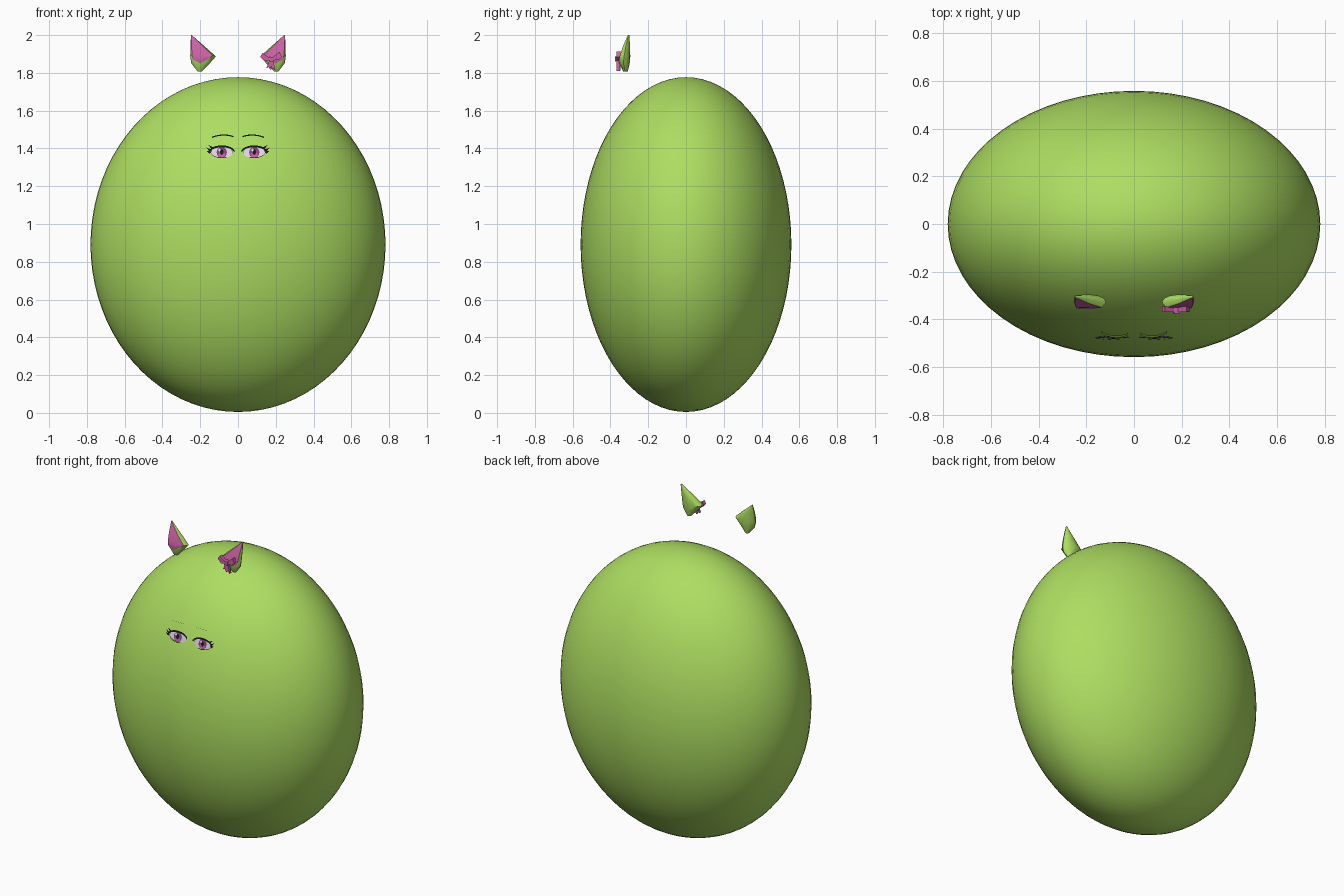
import bpy, bmesh, math

cube = bpy.data.objects.get("Cube")
if cube:
    bpy.data.objects.remove(cube, do_unlink=True)


def material(name, r, g, b):
    m = bpy.data.materials.new(name)
    m.use_nodes = True
    m.diffuse_color = (r, g, b, 1)
    bsdf = m.node_tree.nodes["Principled BSDF"]
    bsdf.inputs["Base Color"].default_value = (r, g, b, 1)
    bsdf.inputs["Roughness"].default_value = 0.8
    return m


GREEN = material("leaf green", 0.42, 0.73, 0.12)
PINK = material("rose pink", 0.60, 0.12, 0.38)
WHITE = material("eye white", 0.80, 0.72, 0.82)
IRIS = material("iris plum", 0.22, 0.06, 0.18)
BLACK = material("lash black", 0.01, 0.01, 0.012)
BROW = material("brow green", 0.06, 0.12, 0.015)


def finish(bm, name, mats, recalc=True):
    if recalc:
        bmesh.ops.recalc_face_normals(bm, faces=bm.faces)
    mesh = bpy.data.meshes.new(name)
    bm.to_mesh(mesh)
    bm.free()
    for m in mats:
        mesh.materials.append(m)
    ob = bpy.data.objects.new(name, mesh)
    bpy.context.collection.objects.link(ob)
    return ob


def smooth(ob, angle):
    bpy.ops.object.select_all(action='DESELECT')
    ob.select_set(True)
    bpy.context.view_layer.objects.active = ob
    bpy.ops.object.shade_smooth_by_angle(angle=math.radians(angle))


# Egg-shaped body
bpy.ops.mesh.primitive_uv_sphere_add(segments=64, ring_count=40, radius=1,
                                     location=(0, 0, 0.891))
body = bpy.context.object
body.name = "body"
body.scale = (0.781, 0.558, 0.886)
bpy.ops.object.transform_apply(location=False, rotation=False, scale=True)
body.data.materials.append(GREEN)
smooth(body, 60)


# Ears: rings of (z, outer x, inner x, front y, back y, rim lift)
EAR_RINGS = [
    (1.808, 0.214, 0.190, -0.332, -0.308, 0.0),
    (1.850, 0.247, 0.150, -0.354, -0.298, 0.022),
    (1.887, 0.253, 0.117, -0.350, -0.295, 0.006),
    (1.940, 0.252, 0.176, -0.334, -0.296, 0.0),
    (2.000, 0.249, 0.245, -0.308, -0.300, 0.0),
]


def ear(name, side):
    bm = bmesh.new()
    rings = []
    for z, xo, xi, yf, yb, lift in EAR_RINGS:
        mid, half = (xo + xi) / 2, (xo - xi) / 2
        edge_y = yf * 0.6 + yb * 0.4
        pts = [(xi, edge_y, z), (mid - half * 0.75, yf, z + lift), (mid, yf, z),
               (mid + half * 0.85, yf, z + lift), (xo, edge_y, z)]
        for k in range(1, 6):
            a = math.pi * k / 6
            pts.append((mid + half * math.cos(a), edge_y + (yb - edge_y) * math.sin(a), z))
        rings.append([bm.verts.new((side * x, y, h)) for x, y, h in pts])
    count = len(rings[0])
    for i in range(len(rings) - 1):
        for j in range(count):
            k = (j + 1) % count
            f = bm.faces.new((rings[i][j], rings[i][k], rings[i + 1][k], rings[i + 1][j]))
            # Pink inner ear is the middle of the front
            f.material_index = 1 if i > 0 and j in (1, 2) else 0
    bm.faces.new(rings[0])
    bm.faces.new(rings[-1])
    smooth(finish(bm, name, [GREEN, PINK]), 40)


ear("right_ear", -1)
ear("left_ear", 1)


# Bow on the left ear
def slab(name, outline, y_front, y_back, mat):
    bm = bmesh.new()
    face = bm.faces.new([bm.verts.new((x, y_back, z)) for x, z in outline])
    ext = bmesh.ops.extrude_face_region(bm, geom=[face])
    for v in ext["geom"]:
        if isinstance(v, bmesh.types.BMVert):
            v.co.y = y_front
    finish(bm, name, [mat])


slab("bow_inner_loop", [(0.17, 1.878), (0.13, 1.905), (0.118, 1.885), (0.14, 1.862),
                        (0.17, 1.866)], -0.369, -0.345, PINK)
slab("bow_outer_loop", [(0.18, 1.866), (0.215, 1.868), (0.232, 1.885), (0.22, 1.912),
                        (0.18, 1.88)], -0.369, -0.345, PINK)
slab("bow_inner_tail", [(0.168, 1.87), (0.15, 1.825), (0.163, 1.83), (0.172, 1.812),
                        (0.18, 1.87)], -0.363, -0.348, PINK)
slab("bow_outer_tail", [(0.174, 1.87), (0.177, 1.818), (0.188, 1.822), (0.199, 1.81),
                        (0.186, 1.87)], -0.367, -0.35, PINK)
slab("bow_knot", [(0.164, 1.862), (0.186, 1.86), (0.19, 1.882), (0.168, 1.886)],
     -0.375, -0.35, PINK)


# Eye plates lie on a gently leaning plane, in thin layers
def eye_y(z, layer):
    return -0.473 + 0.22 * (z - 1.38) - 0.0012 * layer


def plates(name, polygons, side, layer, mat, depth=eye_y):
    bm = bmesh.new()
    for poly in polygons:
        vs = [bm.verts.new((side * x, depth(z, layer), z)) for x, z in poly]
        bm.faces.new(vs if side > 0 else vs[::-1])
    bm.normal_update()
    for f in bm.faces:
        if f.normal.y > 0:
            f.normal_flip()
    finish(bm, name, [mat], recalc=False)


def oval(cx, cz, rx, rz, n=20):
    return [(cx + rx * math.cos(2 * math.pi * i / n), cz + rz * math.sin(2 * math.pi * i / n))
            for i in range(n)]


def band(x0, x1, top, bottom, n=12):
    xs = [x0 + (x1 - x0) * i / n for i in range(n + 1)]
    return [[(a, bottom(a)), (b, bottom(b)), (b, top(b)), (a, top(a))]
            for a, b in zip(xs, xs[1:])]


def arch(x):
    return 1.376 + 0.034 * math.sqrt(max(0, 1 - ((x - 0.085) / 0.068) ** 2))


def brow_line(x):
    return 1.471 - 3.2 * (x - 0.075) ** 2


def brow_y(z, layer):
    return -0.456 - 1.5 * (z - 1.46)


for label, s in (("right", -1), ("left", 1)):
    plates(label + "_eye_white", [oval(0.085, 1.379, 0.06, 0.029)], s, 0, WHITE)
    plates(label + "_iris", [oval(0.086, 1.379, 0.027, 0.03)], s, 1, IRIS)
    plates(label + "_iris_glow", [oval(0.086, 1.366, 0.018, 0.014)], s, 2, PINK)
    plates(label + "_pupil", [oval(0.086, 1.381, 0.010, 0.015)], s, 3, BLACK)
    plates(label + "_eye_highlight", [oval(0.098 if s < 0 else 0.076, 1.392, 0.006, 0.008, 10)],
           s, 4, WHITE)
    # Thick upper lid with outer lashes and a thin lower line
    lid = band(0.019, 0.151, lambda x: arch(x) + 0.006, lambda x: arch(x) - 0.004)
    lashes = [[(0.135, 1.392), (0.150, 1.382), (0.166, 1.404)],
              [(0.125, 1.402), (0.138, 1.394), (0.156, 1.418)],
              [(0.140, 1.384), (0.150, 1.372), (0.168, 1.388)]]
    plates(label + "_lashes", lid + lashes, s, 5, BLACK)
    low = band(0.06, 0.135, lambda x: 1.351 + 6 * (x - 0.085) ** 2,
               lambda x: 1.348 + 6 * (x - 0.085) ** 2, 8)
    plates(label + "_lower_lid", low, s, 5, BLACK)
    plates(label + "_brow", band(0.025, 0.138, lambda x: brow_line(x) + 0.003,
                                 lambda x: brow_line(x) - 0.003), s, 0, BROW, brow_y)
